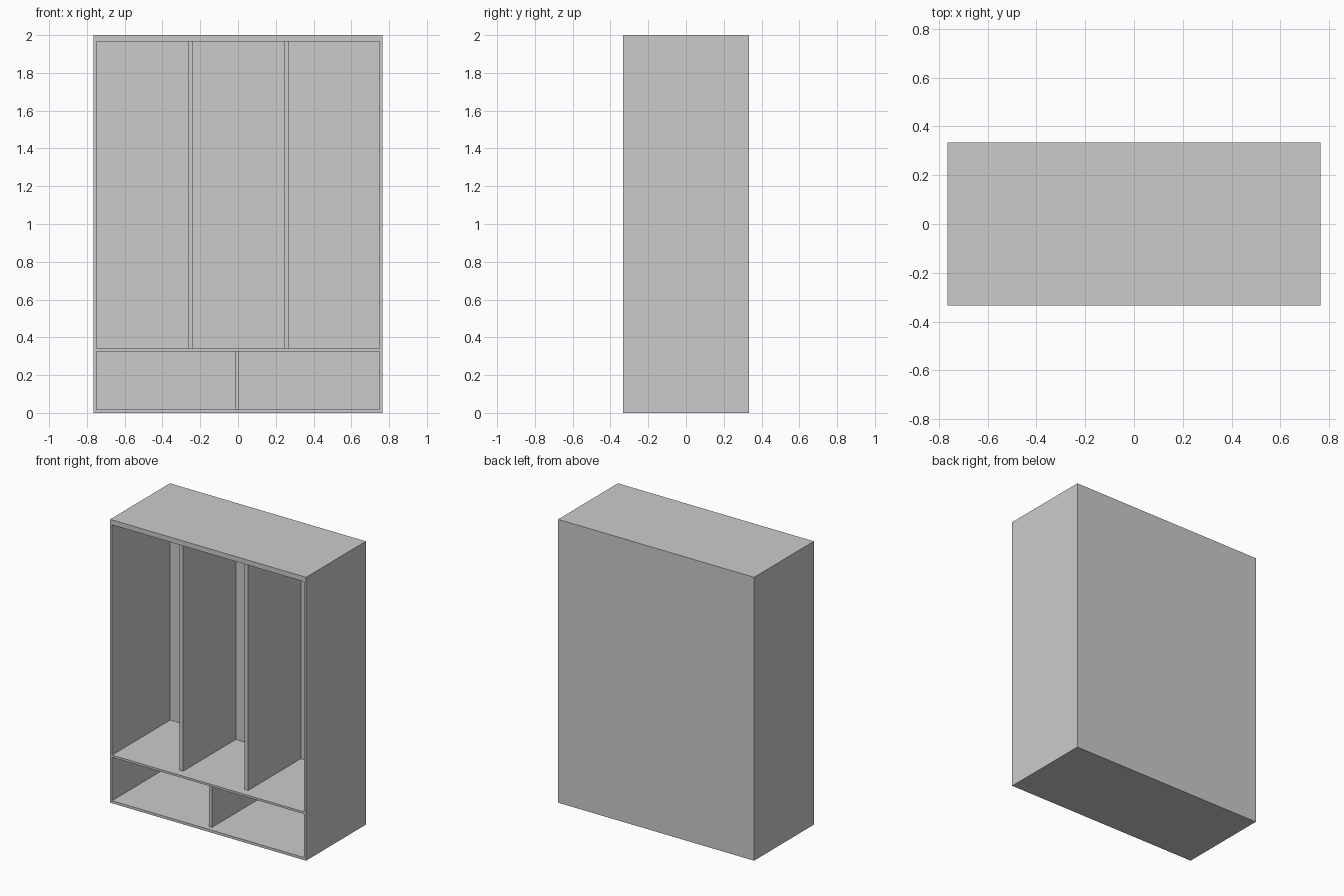
import bpy

cube = bpy.data.objects.get("Cube")
if cube:
    bpy.data.objects.remove(cube, do_unlink=True)

# One plain grey finish
grey = bpy.data.materials.new("plain_grey")
grey.use_nodes = True
colour = (0.6, 0.6, 0.6, 1)
grey.diffuse_color = colour
grey.node_tree.nodes["Principled BSDF"].inputs["Base Color"].default_value = colour


def board(name, x, y, z):
    """Box panel spanning the given (low, high) ranges."""
    spans = (x, y, z)
    bpy.ops.mesh.primitive_cube_add(size=1, location=[(a + b) / 2 for a, b in spans])
    obj = bpy.context.object
    obj.name = name
    obj.scale = [b - a for a, b in spans]
    bpy.ops.object.transform_apply(location=False, rotation=False, scale=True)
    obj.data.materials.append(grey)
    return obj


W, D, H = 0.765, 0.333, 2.0    # half width, half depth, height
INNER = 0.75                   # half width between the sides
FLOOR, CEILING = 0.018, 1.965
SHELF = (0.325, 0.34)
BACK = 0.315                   # front face of the back panel

# Outer case
board("top_panel", (-W, W), (-D, D), (CEILING, H))
board("bottom_panel", (-INNER, INNER), (-D, BACK), (0, FLOOR))
board("right_side", (-W, -INNER), (-D, D), (0, CEILING))
board("left_side", (INNER, W), (-D, D), (0, CEILING))
board("back_panel", (-INNER, INNER), (BACK, D), (0, CEILING))

# Shelf and upright dividers, set back from the front edge
board("shelf", (-INNER, INNER), (-D, BACK), SHELF)
for name, x in (("right_divider", -0.265), ("left_divider", 0.243)):
    board(name, (x, x + 0.027), (-0.272, BACK), (SHELF[1], CEILING))
board("lower_divider", (-0.016, 0.005), (-0.298, BACK), (FLOOR, SHELF[0]))
